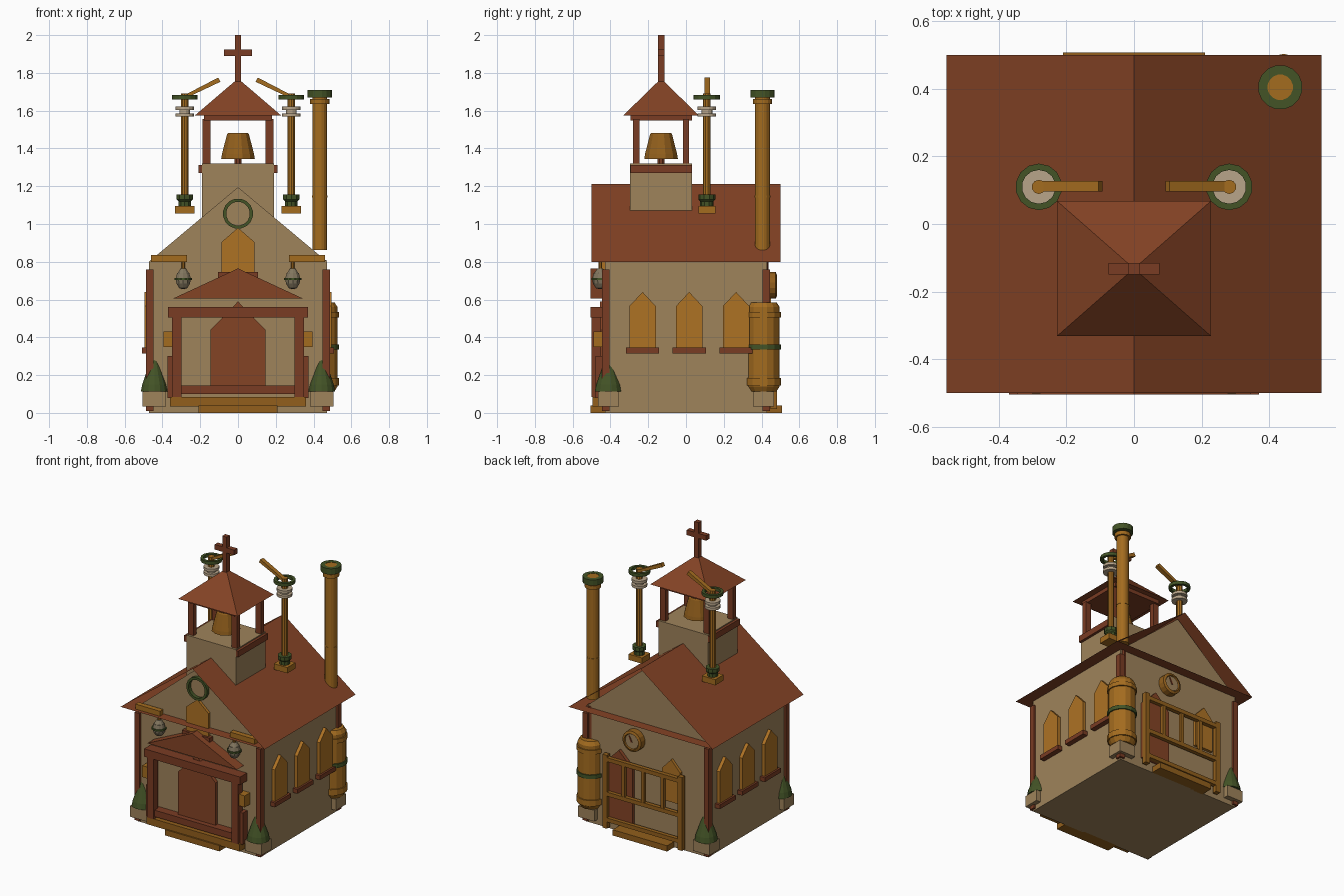
import bpy, bmesh, math

if "Cube" in bpy.data.objects:
    bpy.data.objects.remove(bpy.data.objects["Cube"])


def colour(name, r, g, b):
    lin = [((c / 255 + 0.055) / 1.055) ** 2.4 for c in (r, g, b)]
    m = bpy.data.materials.new(name)
    m.diffuse_color = (*lin, 1)
    m.use_nodes = True
    m.node_tree.nodes["Principled BSDF"].inputs["Base Color"].default_value = m.diffuse_color
    return m


STONE = colour("sandstone", 159, 131, 91)
RED = colour("sienna_red", 132, 67, 37)
TIMBER = colour("dark_timber", 122, 60, 35)
GLASS = colour("amber_glass", 174, 114, 36)
BRASS = colour("brass", 164, 108, 31)
DARK_BRASS = colour("dark_brass", 146, 95, 28)
GREEN = colour("olive_green", 67, 83, 38)
CERAMIC = colour("pale_ceramic", 184, 165, 138)
GREY = colour("grey_glass", 130, 118, 95)


def finish(name, bm, mat):
    bmesh.ops.recalc_face_normals(bm, faces=bm.faces)
    me = bpy.data.meshes.new(name)
    bm.to_mesh(me)
    bm.free()
    me.materials.append(mat)
    ob = bpy.data.objects.new(name, me)
    bpy.context.collection.objects.link(ob)
    return ob


def prism(name, pts, axis, a, b, mat):
    """Profile in (y,z) pushed along x, or in (x,z) pushed along y."""
    bm = bmesh.new()
    put = (lambda u, z, t: (t, u, z)) if axis == 'x' else (lambda u, z, t: (u, t, z))
    lo = [bm.verts.new(put(u, z, a)) for u, z in pts]
    hi = [bm.verts.new(put(u, z, b)) for u, z in pts]
    n = len(pts)
    bm.faces.new(lo)
    bm.faces.new(hi[::-1])
    for i in range(n):
        j = (i + 1) % n
        bm.faces.new((lo[i], lo[j], hi[j], hi[i]))
    return finish(name, bm, mat)


def box(name, x0, x1, y0, y1, z0, z1, mat):
    return prism(name, [(x0, z0), (x1, z0), (x1, z1), (x0, z1)], 'y', y0, y1, mat)


def arch(u, w, z0, zs, z1):
    return [(u - w, z0), (u + w, z0), (u + w, zs), (u, z1), (u - w, zs)]


def lathe(name, c, prof, mat, n=12, axis='z', loop=False):
    bm = bmesh.new()
    rings = []
    for r, h in prof:
        ring = []
        for i in range(n if r > 0 else 1):
            t = 2 * math.pi * (i + 0.5) / n
            p, q = r * math.cos(t), r * math.sin(t)
            o = (p, q, h) if axis == 'z' else (p, h, q)
            ring.append(bm.verts.new([c[k] + o[k] for k in range(3)]))
        rings.append(ring)
    pairs = list(zip(rings, rings[1:])) + ([(rings[-1], rings[0])] if loop else [])
    for A, B in pairs:
        for i in range(n):
            j = (i + 1) % n
            vs = [A[i % len(A)], A[j % len(A)], B[j % len(B)], B[i % len(B)]]
            bm.faces.new(list(dict.fromkeys(vs)))
    return finish(name, bm, mat)


def cyl(name, c, r, z0, z1, mat, n=12, r2=None):
    r2 = r if r2 is None else r2
    return lathe(name, c, [(0, z0), (r, z0), (r2, z1), (0, z1)], mat, n)


# Body with gables
prism("chapel_body", [(-.472, 0), (.472, 0), (.472, .8), (0, 1.195), (-.472, .8)],
      'y', -.43, .43, STONE)

# Thin roof: two slopes and a soffit, open at the ends
bm = bmesh.new()
E = [[bm.verts.new((x, y, z)) for x, z in ((-.555, .8), (0, 1.212), (.555, .8))]
     for y in (-.5, .5)]
for i, j in ((0, 1), (1, 2), (2, 0)):
    bm.faces.new((E[0][i], E[0][j], E[1][j], E[1][i]))
finish("roof", bm, RED)

# Corner posts
for sx in (-1, 1):
    for sy in (-1, 1):
        x, y = sx * .467, sy * .424
        box("corner_post", x - .019, x + .019, y - .02, y + .02, .01, .76, TIMBER)

# Side windows and sills
for s in (-1, 1):
    for y in (-.23, .017, .265):
        prism("side_window", arch(y, .07, .34, .565, .64), 'x', s * .46, s * .495, GLASS)
        box("side_sill", *sorted((s * .46, s * .508)), y - .088, y + .088, .315, .345, TIMBER)

# Front steps, door and portico
box("front_upper_step", -.36, .36, -.495, -.42, .035, .085, DARK_BRASS)
box("front_lower_step", -.21, .21, -.505, -.42, 0, .04, DARK_BRASS)
prism("front_door", arch(0, .145, .1, .44, .59), 'y', -.455, -.42, RED)
box("portico_top_beam", -.37, .37, -.505, -.42, .505, .56, TIMBER)
box("portico_low_beam", -.31, .31, -.49, -.42, .1, .145, TIMBER)
prism("portico_pediment", [(-.345, .605), (.345, .605), (0, .765)], 'y', -.505, -.42, RED)
for s in (-1, 1):
    box("portico_post", s * .325 - .025, s * .325 + .025, -.5, -.45, .085, .51, TIMBER)
    box("porch_pilaster", s * .358 - .015, s * .358 + .015, -.48, -.42, .08, .3, TIMBER)
    box("porch_box", s * .368 - .027, s * .368 + .027, -.49, -.42, .35, .43, BRASS)

# Upper front window and round ring
prism("gable_window", arch(0, .087, .74, .905, .98), 'y', -.45, -.42, GLASS)
box("gable_sill", -.107, .107, -.465, -.42, .715, .745, TIMBER)
lathe("gable_ring", (0, -.44, 1.055), [(.08, -.015), (.08, .015), (.063, .015), (.063, -.015)],
      GREEN, 16, 'y', True)

# Hanging lamps
for s in (-1, 1):
    c = (s * .29, -.455, 0)
    box("lamp_bracket", *sorted((s * .27, s * .46)), -.473, -.438, .8, .835, BRASS)
    cyl("lamp_rod", c, .01, .75, .81, BRASS, 8)
    cyl("lamp_cap", c, .035, .735, .765, GREY, 10, .014)
    lathe("lamp_globe", c, [(0, .655), (.022, .66), (.038, .685), (.042, .71), (.034, .74), (0, .745)],
          GREY, 10)
    cyl("lamp_band", c, .048, .703, .714, GREEN, 12)

# Planters with bushes (the back right one carries the boiler)
for x, y in ((-.443, -.41), (.443, -.41), (-.443, .41), (.443, .41)):
    box("planter", x - .062, x + .062, y - .055, y + .055, .035, .112, STONE)
    if not (x > 0 and y > 0):
        lathe("bush", (x, y, 0), [(0, .112), (.073, .112), (.066, .15), (.02, .28), (0, .292)],
              GREEN, 14)

# Boiler tank
T = (.443, .41, 0)
lathe("boiler_tank", T, [(0, .112), (.068, .112), (.086, .14), (.086, .56), (.07, .585), (0, .585)],
      BRASS, 14)
for z0, z1, m in ((.145, .185, BRASS), (.335, .362, GREEN), (.505, .535, BRASS)):
    cyl("tank_band", T, .094, z0, z1, m, 14)
cyl("tank_pipe", T, .026, .58, .81, TIMBER, 10)

# Chimney stack
C = (.433, .405, 0)
cyl("stack", C, .04, .862, 1.67, BRASS, 16)
cyl("stack_seam", C, .042, 1.14, 1.15, BRASS, 16)
cyl("stack_collar", C, .052, 1.635, 1.662, BRASS, 16)
lathe("stack_cap", C, [(.066, 1.67), (.066, 1.71), (.038, 1.71), (.038, 1.67)], GREEN, 16, loop=True)
cyl("stack_top", C, .0385, 1.66, 1.708, BRASS, 16)

# Belfry
BY = -.132
box("belfry_base", -.19, .19, BY - .164, BY + .164, .98, 1.32, STONE)
box("belfry_trim", -.208, .208, BY - .1625, BY + .1625, 1.27, 1.313, TIMBER)
for sx in (-1, 1):
    for sy in (-1, 1):
        x, y = sx * .167, BY + sy * .132
        box("belfry_post", x - .021, x + .021, y - .017, y + .017, 1.31, 1.555, TIMBER)
box("belfry_plate", -.18, .18, BY - .163, BY + .163, 1.548, 1.577, TIMBER)
bm = bmesh.new()
base = [bm.verts.new((sx * .228, BY + sy * .2, 1.575)) for sx, sy in ((-1, -1), (1, -1), (1, 1), (-1, 1))]
tip = bm.verts.new((0, BY, 1.77))
bm.faces.new(base)
for i in range(4):
    bm.faces.new((base[i], base[(i + 1) % 4], tip))
finish("belfry_roof", bm, RED)
lathe("bell", (0, BY, 0), [(0, 1.345), (.092, 1.345), (.088, 1.37), (.06, 1.475), (.054, 1.483), (0, 1.483)],
      DARK_BRASS, 12)
cyl("bell_clapper", (0, BY, 0), .02, 1.318, 1.35, TIMBER, 8)
box("cross_upright", -.017, .017, BY - .017, BY + .017, 1.74, 2.0, TIMBER)
box("cross_bar", -.075, .075, BY - .017, BY + .017, 1.89, 1.925, TIMBER)

# Roof masts with insulators and arms
for s in (-1, 1):
    c = (s * .282, .11, 0)
    box("mast_foot", c[0] - .052, c[0] + .052, .065, .155, 1.055, 1.095, BRASS)
    lathe("mast_collar", c, [(0, 1.095), (.035, 1.095), (.035, 1.12), (.045, 1.13), (.045, 1.155), (0, 1.155)],
          GREEN, 10)
    cyl("mast_pole", c, .021, 1.15, 1.69, BRASS, 10)
    cyl("insulator_core", c, .03, 1.57, 1.62, CERAMIC, 12)
    for z in (1.577, 1.612):
        cyl("insulator_disc", c, .05, z - .009, z + .009, CERAMIC, 14)
    lathe("mast_ring", c, [(.069, 1.66), (.069, 1.682), (.05, 1.682), (.05, 1.66)], GREEN, 14, loop=True)
    prism("mast_arm", [(s * .29, 1.66), (s * .28, 1.684), (s * .105, 1.775), (s * .093, 1.753)],
          'y', .097, .127, BRASS)

# Back door, window, step and round dial
prism("back_door", arch(.2, .105, .07, .47, .575), 'y', .42, .455, RED)
prism("back_window", arch(-.2, .07, .32, .54, .615), 'y', .42, .45, GLASS)
box("back_step", -.21, .21, .42, .508, 0, .04, DARK_BRASS)
lathe("back_dial", (.085, .42, .675), [(0, 0), (.072, 0), (.072, .055), (.055, .062), (.05, .05), (0, .05)],
      DARK_BRASS, 16, 'y')
lathe("dial_plate", (.085, .42, .675), [(0, .05), (.05, .05), (.05, .055), (0, .055)], STONE, 16, 'y')
prism("dial_hand", [(.08, .67), (.09, .667), (.108, .71), (.102, .713)], 'y', .475, .48, TIMBER)

# Back railing
for s in (-1, 1):
    box("rail_post", s * .29 - .017, s * .29 + .017, .448, .482, .02, .53, DARK_BRASS)
for z in (.5, .26, .08):
    box("rail_bar", -.3, .3, .452, .48, z - .014, z + .014, DARK_BRASS)
for x in (-.15, 0, .15):
    box("rail_baluster", x - .012, x + .012, .455, .478, .25, .5, DARK_BRASS)
